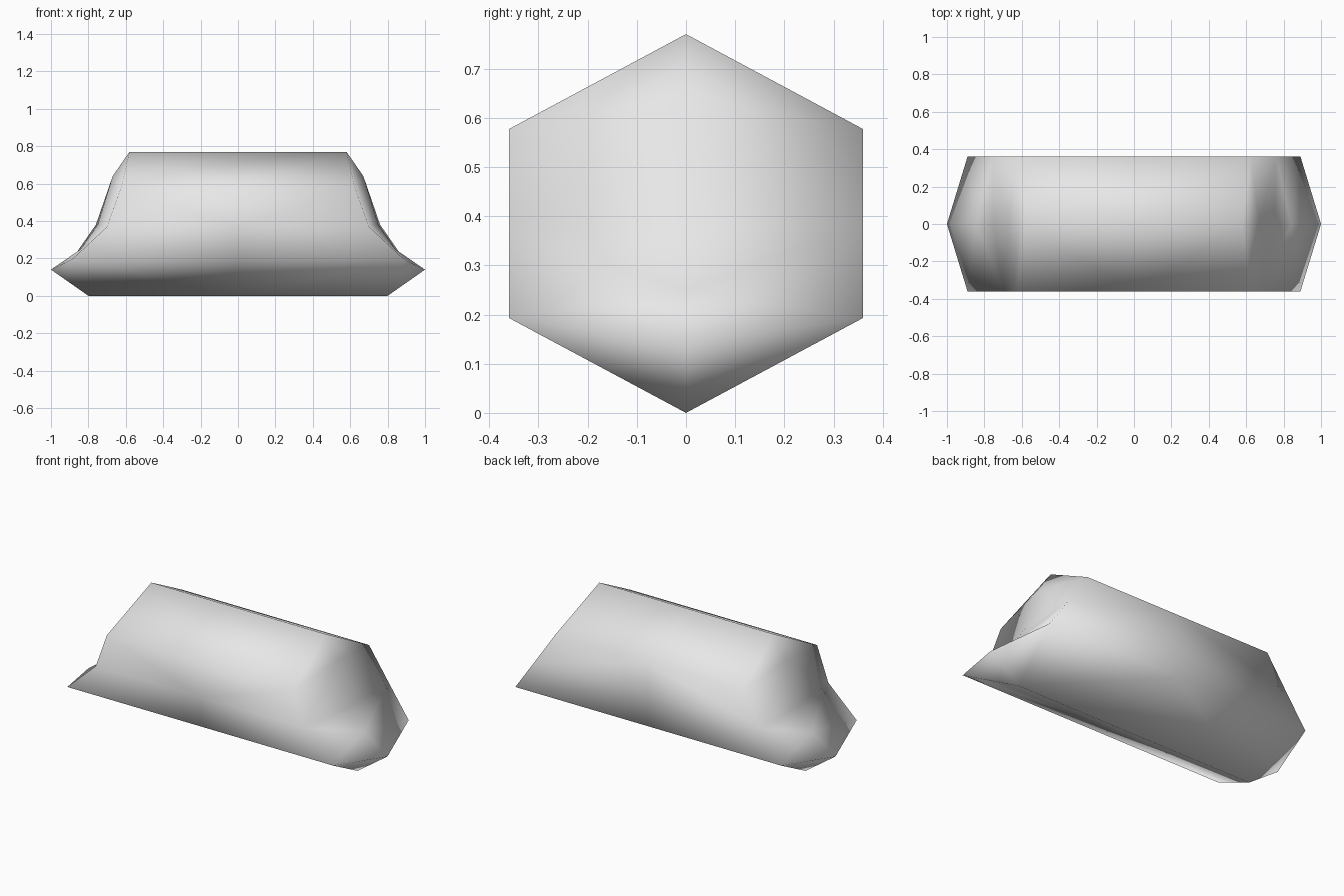
import bpy
import bmesh

if "Cube" in bpy.data.objects:
    bpy.data.objects.remove(bpy.data.objects["Cube"])

# One neutral grey
grey = bpy.data.materials.new("neutral_grey")
grey.diffuse_color = (0.8, 0.8, 0.8, 1)
grey.use_nodes = True
grey.node_tree.nodes["Principled BSDF"].inputs["Base Color"].default_value = grey.diffuse_color

# Outline of one slanted end (x, y, z), running around the six-sided section
rim = [(0.58, 0, 0.77), (0.625, 0.36, 0.577), (0.76, 0.36, 0.38), (0.89, 0.36, 0.193),
       (0.80, 0, 0), (0.89, -0.36, 0.193), (0.70, -0.36, 0.37), (0.625, -0.36, 0.577)]
# Spine down the middle of the end, from the ridge to the pointed tip
spine = [(0.67, 0, 0.64), (0.75, 0, 0.38), (0.84, 0, 0.25), (1.0, 0, 0.14)]
# End faces: 0-7 are rim points, 8-11 are spine points
half_cap = [(0, 8, 1), (8, 9, 2), (8, 2, 1), (9, 10, 2),
            (10, 3, 2), (10, 11, 3), (11, 4, 3)]
flip = {1: 7, 2: 6, 3: 5}

bm = bmesh.new()
middle = [bm.verts.new((0, y, z)) for x, y, z in rim]

for side in (1, -1):
    pts = [bm.verts.new((side * x, y, z)) for x, y, z in rim + spine]
    # Long walls from the middle ring to the end
    for i in range(8):
        j = (i + 1) % 8
        bm.faces.new((middle[i], middle[j], pts[j], pts[i]))
    # End cap, back half and front half
    for tri in half_cap:
        bm.faces.new([pts[i] for i in tri])
        bm.faces.new([pts[flip.get(i, i)] for i in reversed(tri)])

bmesh.ops.recalc_face_normals(bm, faces=bm.faces)
for f in bm.faces:
    f.smooth = True

mesh = bpy.data.meshes.new("hexagonal_body")
bm.to_mesh(mesh)
bm.free()
mesh.materials.append(grey)
body = bpy.data.objects.new("hexagonal_body", mesh)
bpy.context.collection.objects.link(body)
